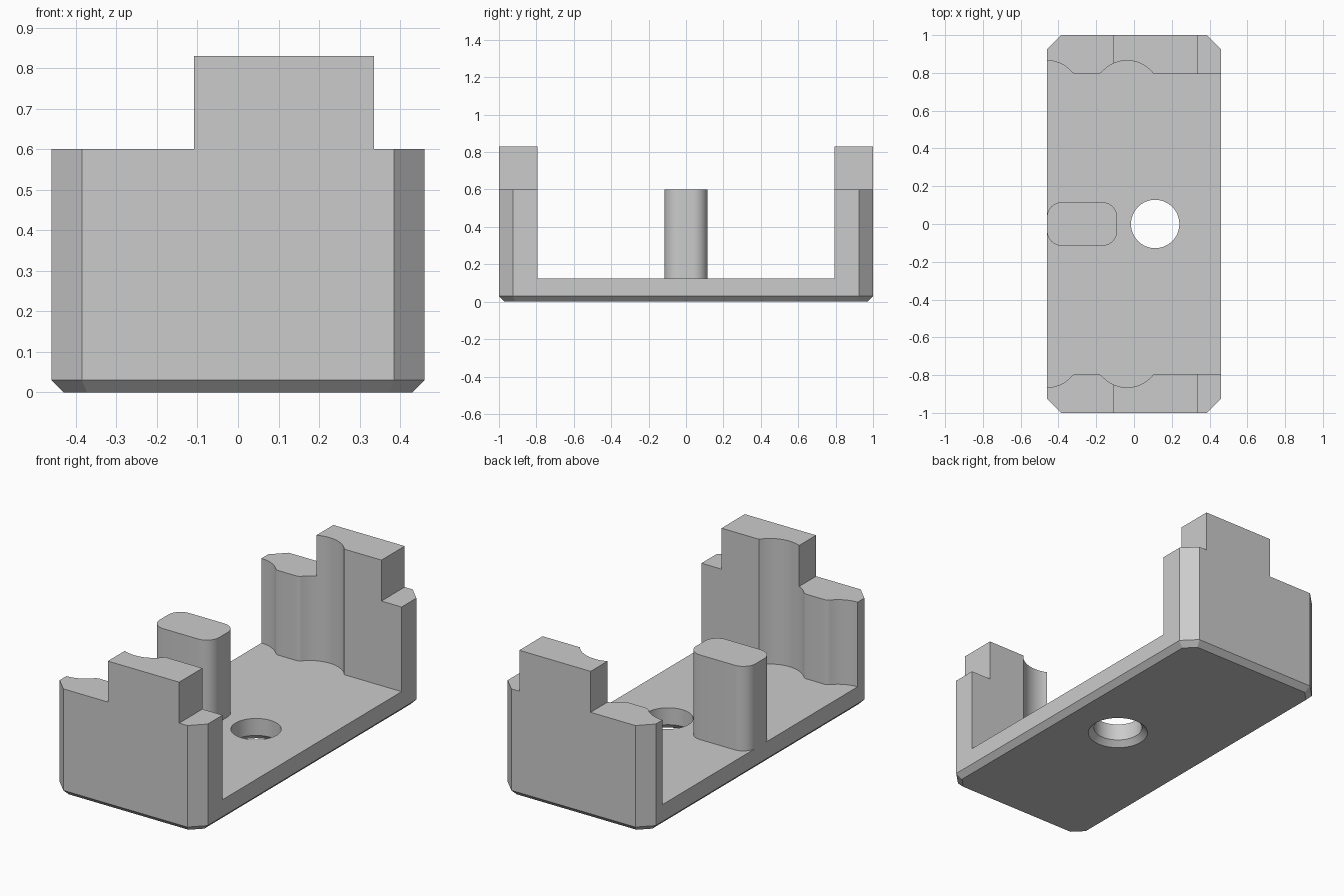
import bpy
import bmesh
from math import sin, cos, pi, atan2, sqrt, radians

cube = bpy.data.objects.get("Cube")
if cube:
    bpy.data.objects.remove(cube, do_unlink=True)

HALF_X, HALF_Y, CHAMFER, BEVEL = 0.46, 1.0, 0.075, 0.03
FLOOR, SHOULDER, TOP = 0.125, 0.6, 0.83

grey = bpy.data.materials.new("plain grey")
grey.use_nodes = True
colour = (0.6, 0.6, 0.6, 1)
grey.diffuse_color = colour
grey.node_tree.nodes["Principled BSDF"].inputs["Base Color"].default_value = colour


def loft(name, rings):
    """Closed solid through rings, each given as (outline, height)."""
    bm = bmesh.new()
    loops = [[bm.verts.new((x, y, z)) for x, y in pts] for pts, z in rings]
    bm.faces.new(loops[0][::-1])
    bm.faces.new(loops[-1])
    n = len(loops[0])
    for low, high in zip(loops, loops[1:]):
        for i in range(n):
            j = (i + 1) % n
            bm.faces.new((low[i], low[j], high[j], high[i]))
    bmesh.ops.recalc_face_normals(bm, faces=bm.faces)
    mesh = bpy.data.meshes.new(name)
    bm.to_mesh(mesh)
    bm.free()
    mesh.materials.append(grey)
    obj = bpy.data.objects.new(name, mesh)
    bpy.context.collection.objects.link(obj)
    return obj


def activate(obj):
    bpy.ops.object.select_all(action='DESELECT')
    obj.select_set(True)
    bpy.context.view_layer.objects.active = obj


def cut(obj, cutter):
    mod = obj.modifiers.new("cut", 'BOOLEAN')
    mod.operation, mod.solver, mod.object = 'DIFFERENCE', 'EXACT', cutter
    activate(obj)
    bpy.ops.object.modifier_apply(modifier=mod.name)
    bpy.data.objects.remove(cutter, do_unlink=True)


def arc(cx, cy, r, a0, a1, steps):
    return [(cx + r * cos(a0 + (a1 - a0) * i / steps),
             cy + r * sin(a0 + (a1 - a0) * i / steps)) for i in range(steps + 1)]


def box(x0, x1, y0, y1):
    return [(x0, y0), (x1, y0), (x1, y1), (x0, y1)]


def octagon(inset):
    x, y = HALF_X - inset, HALF_Y - inset
    c = CHAMFER - inset * (2 - sqrt(2))
    return [(x - c, -y), (x, c - y), (x, y - c), (x - c, y),
            (c - x, y), (-x, y - c), (-x, c - y), (c - x, -y)]


# Chamfered block from which the holder is carved
body = loft("holder_body", [(octagon(BEVEL), 0), (octagon(0), BEVEL), (octagon(0), TOP)])

# Scalloped inner wall: half groove, rounded rib, full groove, flat
WALL, PEAK, R = 0.794, 0.865, 0.175
groove_x, rib_x, mirror_x = -0.037, -0.196, -0.249
cy = PEAK - R
dx, dy = rib_x - groove_x, WALL - cy
fillet = (dx * dx + dy * dy - R * R) / (2 * (R - dy))
lean = atan2(dy + fillet, dx)
end = atan2(dy, sqrt(R * R - dy * dy))
ogee = arc(rib_x, WALL + fillet, fillet, -pi / 2, lean - pi, 6)
groove = arc(groove_x, cy, R, lean, end, 20)
half = arc(groove_x, cy, R, lean, pi / 2, 10)
left = [(2 * mirror_x - x, y) for x, y in reversed(ogee[:-1] + half)]
left = [p for p in left if p[0] > -HALF_X]
wall = [(-0.6, PEAK), (-HALF_X, PEAK)] + left + ogee[:-1] + groove + [(0.6, WALL)]
trench = wall + [(x, -y) for x, y in reversed(wall)]
cut(body, loft("trench_cutter", [(trench, FLOOR), (trench, 1)]))

# Lower shoulders either side of the tall tabs
for x0, x1 in ((-0.6, -0.108), (0.335, 0.6)):
    outline = box(x0, x1, -1.2, 1.2)
    cut(body, loft("shoulder_cutter", [(outline, SHOULDER), (outline, 1)]))

# Through hole, flared underneath
def circle(r):
    return arc(0.112, 0, r, 0, 2 * pi, 64)[:-1]


HOLE = 0.128
cut(body, loft("hole_cutter", [(circle(HOLE + 2 * BEVEL), -BEVEL),
                               (circle(HOLE), BEVEL), (circle(HOLE), 0.3)]))

# Rounded post on the floor
x0, x1, hy, r = -HALF_X, -0.09, 0.115, 0.077
outline = []
for i, (sx, sy) in enumerate(((x1 - r, hy - r), (x0 + r, hy - r),
                              (x0 + r, r - hy), (x1 - r, r - hy))):
    outline += arc(sx, sy, r, i * pi / 2, (i + 1) * pi / 2, 10)
post = loft("post", [(outline, FLOOR), (outline, SHOULDER)])

for obj in (body, post):
    activate(obj)
    bpy.ops.object.shade_smooth_by_angle(angle=radians(30))
